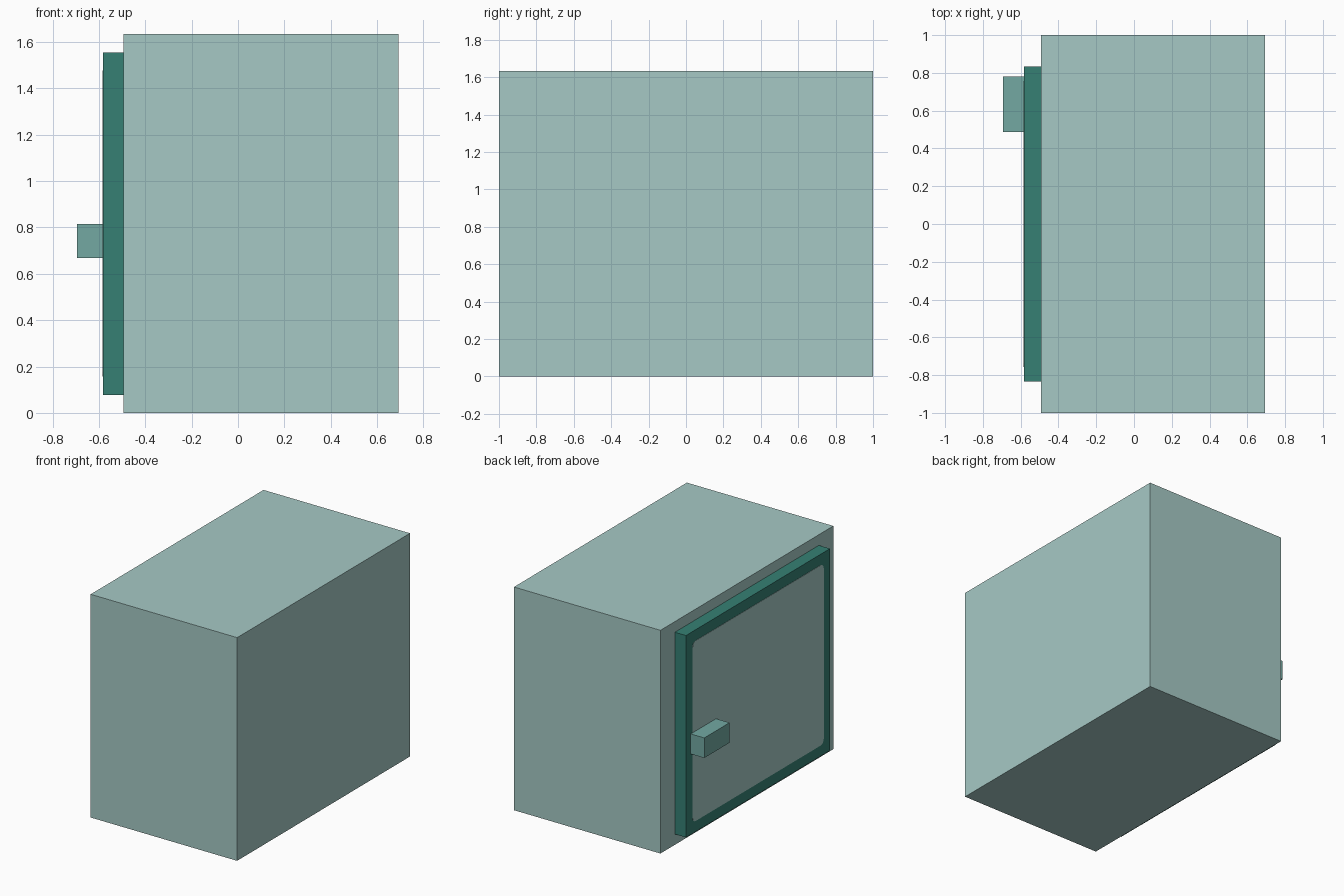
import bpy, bmesh, math

if "Cube" in bpy.data.objects:
    bpy.data.objects.remove(bpy.data.objects["Cube"])


def material(name, rgb):
    """Flat material from an 8-bit sRGB colour."""
    lin = [((c / 255 + 0.055) / 1.055) ** 2.4 for c in rgb]
    m = bpy.data.materials.new(name)
    m.diffuse_color = (*lin, 1)
    m.use_nodes = True
    m.node_tree.nodes["Principled BSDF"].inputs["Base Color"].default_value = m.diffuse_color
    return m


pale = material("pale_teal", (166, 201, 197))
mid = material("mid_teal", (115, 169, 162))
dark = material("dark_teal", (54, 128, 116))


def finish(name, bm, mat):
    bmesh.ops.recalc_face_normals(bm, faces=bm.faces)
    mesh = bpy.data.meshes.new(name)
    bm.to_mesh(mesh)
    bm.free()
    mesh.materials.append(mat)
    ob = bpy.data.objects.new(name, mesh)
    bpy.context.collection.objects.link(ob)
    return ob


def box(name, lo, hi, mat):
    bm = bmesh.new()
    bmesh.ops.create_cube(bm, size=1)
    for v in bm.verts:
        v.co = [(a + b) / 2 + c * (b - a) for a, b, c in zip(lo, hi, v.co)]
    return finish(name, bm, mat)


# Cabinet body
box("cabinet_body", (-0.493, -1, 0), (0.693, 1, 1.634), pale)

# Door slab on the left side
box("door_frame", (-0.583, -0.833, 0.078), (-0.493, 0.833, 1.556), dark)

# Pale door panel: thin plate with rounded corners
Y, Z0, Z1, R, X = 0.758, 0.157, 1.477, 0.035, -0.582
bm = bmesh.new()
ring = []
for i, (cy, cz) in enumerate([(Y - R, Z1 - R), (R - Y, Z1 - R),
                              (R - Y, Z0 + R), (Y - R, Z0 + R)]):
    for k in range(5):
        a = math.radians(90 * i + 22.5 * k)
        ring.append(bm.verts.new((X, cy + R * math.cos(a), cz + R * math.sin(a))))
face = bm.faces.new(ring)
ext = bmesh.ops.extrude_face_region(bm, geom=[face])
verts = [g for g in ext["geom"] if isinstance(g, bmesh.types.BMVert)]
bmesh.ops.translate(bm, verts=verts, vec=(-0.003, 0, 0))
finish("door_panel", bm, pale)

# Handle block
box("door_handle", (-0.694, 0.488, 0.669), (-0.583, 0.78, 0.816), mid)
